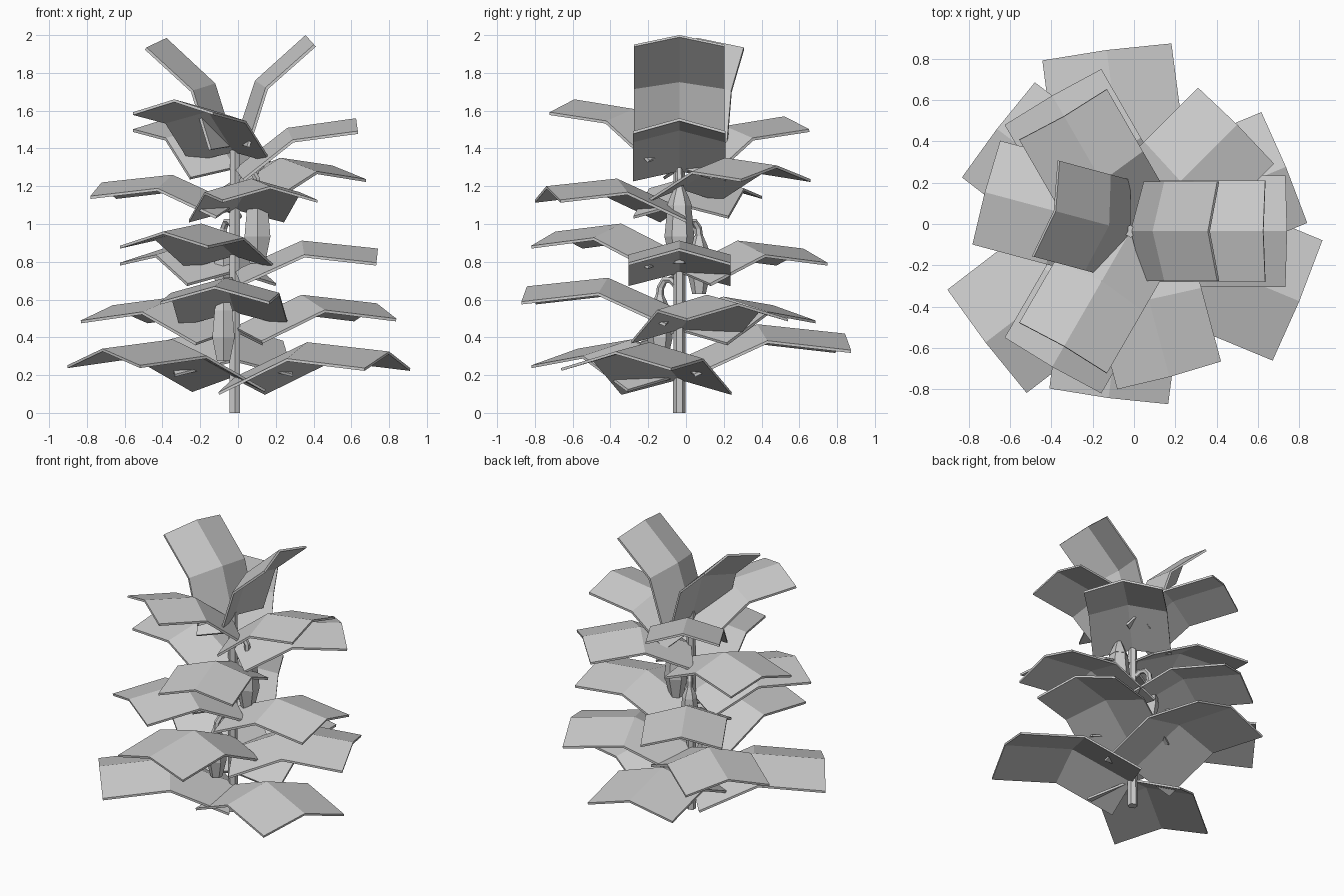
import bpy
from math import sin, cos, radians, pi
from mathutils import Vector

if "Cube" in bpy.data.objects:
    bpy.data.objects.remove(bpy.data.objects["Cube"])

CX, CY = -0.017, -0.035


def make(name, verts, faces):
    me = bpy.data.meshes.new(name)
    me.from_pydata([tuple(v) for v in verts], [], faces)
    me.update()
    ob = bpy.data.objects.new(name, me)
    bpy.context.collection.objects.link(ob)
    return ob


def tube(name, path, radii, n=6):
    """Sweep an n-sided ring along a path lying in one vertical plane."""
    pts = [Vector(p) for p in path]
    span = Vector((pts[-1].x - pts[0].x, pts[-1].y - pts[0].y, 0))
    out = span.normalized() if span.length > 1e-4 else Vector((1, 0, 0))
    side = Vector((-out.y, out.x, 0))
    verts, faces = [], []
    for i, p in enumerate(pts):
        t = (pts[min(i + 1, len(pts) - 1)] - pts[max(i - 1, 0)]).normalized()
        u = side.cross(t).normalized()
        for k in range(n):
            a = 2 * pi * k / n
            verts.append(p + radii[i] * (cos(a) * side + sin(a) * u))
    for i in range(len(pts) - 1):
        for k in range(n):
            m = (k + 1) % n
            faces.append((i*n + k, i*n + m, i*n + n + m, i*n + n + k))
    faces += [tuple(range(n))[::-1], tuple(range((len(pts) - 1)*n, len(pts)*n))]
    return make(name, verts, faces)


def leaf(name, az, tip_z, width, pitch):
    """Roof-folded strip with one knee; tip_z is the ridge height at the tip."""
    a, p1, p2 = radians(az), radians(pitch), radians(pitch - 30)
    l1, l2, drop, th = 0.72 * width, 0.75 * width, 0.14 * width, 0.015
    out, side = Vector((cos(a), sin(a), 0)), Vector((-sin(a), cos(a), 0))
    up = Vector((0, 0, 1))
    p = Vector((CX, CY, tip_z - l1 * sin(p1) - l2 * sin(p2)))
    knee = p + out * l1 * cos(p1) + up * l1 * sin(p1)
    tip = knee + out * l2 * cos(p2) + up * l2 * sin(p2)
    verts = []
    for layer in (0, th):
        for pos, s in ((p, p1), (knee, (p1 + p2) / 2), (tip, p2)):
            nrm = up * cos(s) - out * sin(s)
            for e in (-1, 0, 1):
                verts.append(pos + side * e * width / 2 - nrm * (drop * abs(e) + layer))
    faces = []
    for r in (0, 1):
        for c in (0, 1):
            q = (r*3 + c, r*3 + 3 + c, r*3 + 4 + c, r*3 + 1 + c)
            faces += [q, tuple(i + 9 for i in reversed(q))]
    rim = [0, 1, 2, 5, 8, 7, 6, 3]
    for i, v in enumerate(rim):
        w = rim[(i + 1) % 8]
        faces.append((v, w, w + 9, v + 9))
    return make(name, verts, faces)


# Main stem
tube("stem", [(CX, CY, 0), (CX, CY, 1.45)], [0.033, 0.03])

# Leaf whorls: width, pitch, [(direction, tip height)...]
whorls = [
    (0.63, 24, [(97.5, 0.42), (217.5, 0.34), (337.5, 0.325)]),
    (0.58, 24, [(22.5, 0.58), (142.5, 0.57), (262.5, 0.67)]),
    (0.54, 24, [(0, 0.87), (120, 0.87), (240, 0.96)]),
    (0.52, 24, [(45, 1.31), (165, 1.22), (285, 1.20)]),
    (0.49, 38, [(0, 1.56), (120, 1.57), (240, 1.66)]),
    (0.48, 72, [(0, 2.0), (165, 1.985)]),
]
for i, (w, pitch, items) in enumerate(whorls):
    for j, (az, z) in enumerate(items):
        leaf(f"leaf_{i}_{j}", az, z, w, pitch)

# Hanging fruits with cap and arched stalk
for i, (az, z, s) in enumerate([(0, 0.79, 1.1), (120, 0.63, 0.85), (240, 0.275, 0.95)]):
    d = Vector((cos(radians(az)), sin(radians(az)), 0))
    c = Vector((CX, CY, z)) + d * 0.12
    prof = [(0.0, 0.042), (0.13, 0.072), (0.29, 0.056), (0.31, 0.03)]
    tube(f"fruit_{i}", [c + Vector((0, 0, h * s)) for h, _ in prof],
         [r * s for _, r in prof])
    cap = [(0.28, 0.06), (0.32, 0.045), (0.37, 0.022)]
    tube(f"fruit_cap_{i}", [c + Vector((0, 0, h * s)) for h, _ in cap],
         [r * s for _, r in cap])
    arch = [(0.0, 0.40), (0.05, 0.45), (0.09, 0.45), (0.115, 0.41), (0.12, 0.35)]
    tube(f"fruit_stalk_{i}", [Vector((CX, CY, z + h * s)) + d * r for r, h in arch],
         [0.018, 0.018, 0.019, 0.02, 0.022])
